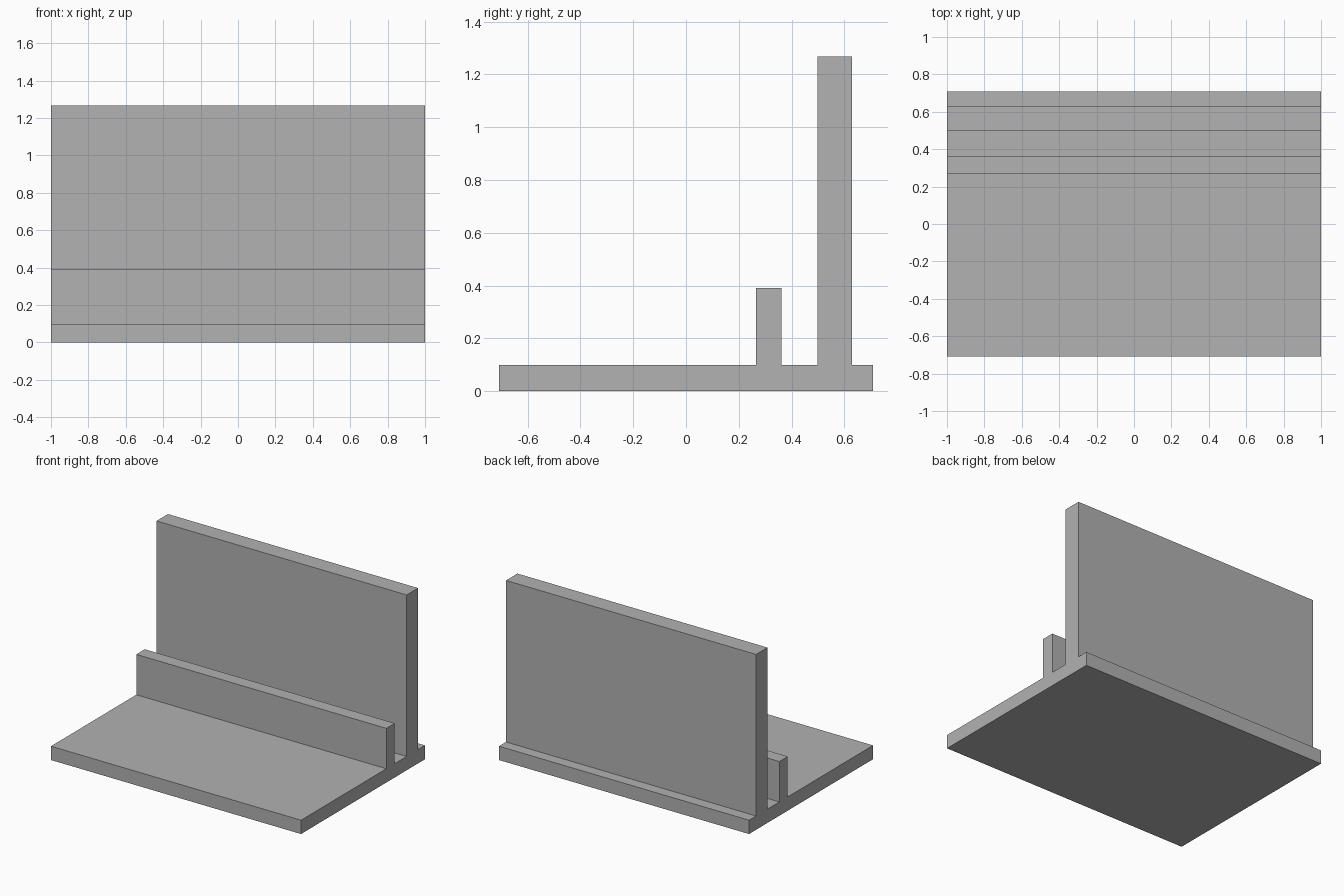
import bpy
import bmesh

if "Cube" in bpy.data.objects:
    bpy.data.objects.remove(bpy.data.objects["Cube"], do_unlink=True)

# Single flat grey
grey = bpy.data.materials.new("matte_grey")
grey.use_nodes = True
colour = (0.445, 0.445, 0.445, 1)
grey.diffuse_color = colour
grey.node_tree.nodes["Principled BSDF"].inputs["Base Color"].default_value = colour

# Main dimensions
HALF_WIDTH = 1.0
HALF_DEPTH = 0.708
BASE_TOP = 0.1
# Upright walls: front y, back y, top z
LIP = (0.266, 0.362, 0.392)
BACKREST = (0.498, 0.628, 1.268)

# Side profile in (y, z): a base slab with two upright walls
profile = [(-HALF_DEPTH, 0), (-HALF_DEPTH, BASE_TOP)]
for front, back, top in (LIP, BACKREST):
    profile += [(front, BASE_TOP), (front, top), (back, top), (back, BASE_TOP)]
profile += [(HALF_DEPTH, BASE_TOP), (HALF_DEPTH, 0)]

# Extrude the profile across the full width
bm = bmesh.new()
side = bm.faces.new([bm.verts.new((-HALF_WIDTH, y, z)) for y, z in profile])
extruded = bmesh.ops.extrude_face_region(bm, geom=[side], use_keep_orig=True)
moved = [v for v in extruded["geom"] if isinstance(v, bmesh.types.BMVert)]
bmesh.ops.translate(bm, verts=moved, vec=(2 * HALF_WIDTH, 0, 0))
bmesh.ops.recalc_face_normals(bm, faces=bm.faces)

mesh = bpy.data.meshes.new("slotted_stand")
bm.to_mesh(mesh)
bm.free()
mesh.materials.append(grey)
stand = bpy.data.objects.new("slotted_stand", mesh)
bpy.context.collection.objects.link(stand)
